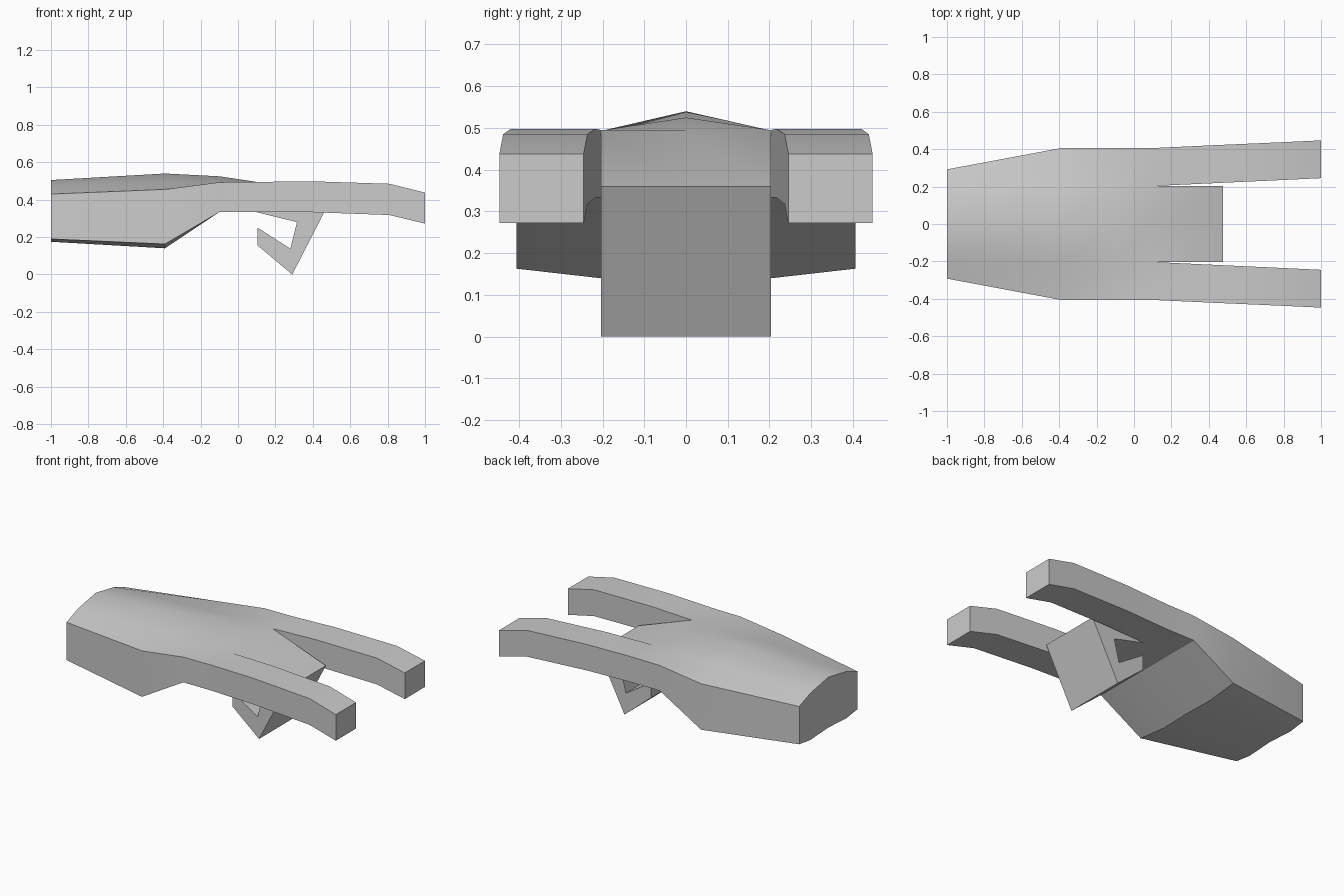
import bpy, bmesh

if "Cube" in bpy.data.objects:
    bpy.data.objects.remove(bpy.data.objects["Cube"])

bm = bmesh.new()


def face(points):
    bm.faces.new([bm.verts.new(p) for p in points])


def skin(rows, closed=False):
    """Bridge consecutive point rows with quads."""
    for a, b in zip(rows, rows[1:]):
        n = len(a)
        for i in range(n if closed else n - 1):
            j = (i + 1) % n
            face((a[i], a[j], b[j], b[i]))


# Main body: x, half width, rail y, top z (edge, rail, centre), bottom z (edge, rail, centre)
body = [
    (-1.00, 0.292, 0.18, 0.430, 0.472, 0.505, 0.190, 0.175, 0.185),
    (-0.39, 0.406, 0.203, 0.455, 0.493, 0.540, 0.163, 0.140, 0.145),
    (-0.10, 0.406, 0.203, 0.493, 0.494, 0.525, 0.333, 0.333, 0.333),
    (0.10, 0.406, 0.203, 0.495, 0.495, 0.495, 0.333, 0.333, 0.333),
]
rings = []
for x, w, r, te, tr, tc, be, br, bc in body:
    rings.append([(x, -w, te), (x, -r, tr), (x, 0, tc), (x, r, tr), (x, w, te),
                  (x, w, be), (x, r, br), (x, 0, bc), (x, -r, br), (x, -w, be)])
skin(rings, closed=True)
face(rings[0])

# Two prongs: x, inner y, outer y, bottom z, top z
prong = [
    (0.10, 0.203, 0.406, 0.333, 0.495),
    (0.40, 0.217, 0.420, 0.333, 0.498),
    (0.81, 0.236, 0.438, 0.318, 0.485),
    (1.00, 0.245, 0.447, 0.272, 0.438),
]
for s in (-1, 1):
    rows = [[(x, s * i, b), (x, s * o, b), (x, s * o, t), (x, s * i, t)]
            for x, i, o, b, t in prong]
    skin(rows, closed=True)
    face(rows[-1])

# Central hook, extruded across the gap between the prongs
hook = [(0.10, 0.495), (0.475, 0.36), (0.29, 0), (0.105, 0.155),
        (0.105, 0.25), (0.28, 0.138), (0.315, 0.28), (0.10, 0.333)]
sides = [[(x, y, z) for x, z in hook] for y in (-0.203, 0, 0.203)]
skin(sides)
face(sides[0])
face(sides[-1])

bmesh.ops.remove_doubles(bm, verts=bm.verts[:], dist=0.001)
bmesh.ops.recalc_face_normals(bm, faces=bm.faces[:])
mesh = bpy.data.meshes.new("forked_body")
bm.to_mesh(mesh)
bm.free()
obj = bpy.data.objects.new("forked_body", mesh)
bpy.context.collection.objects.link(obj)

# Smooth shading with hard side edges
bpy.context.view_layer.objects.active = obj
obj.select_set(True)
bpy.ops.object.shade_smooth_by_angle(angle=0.52)
